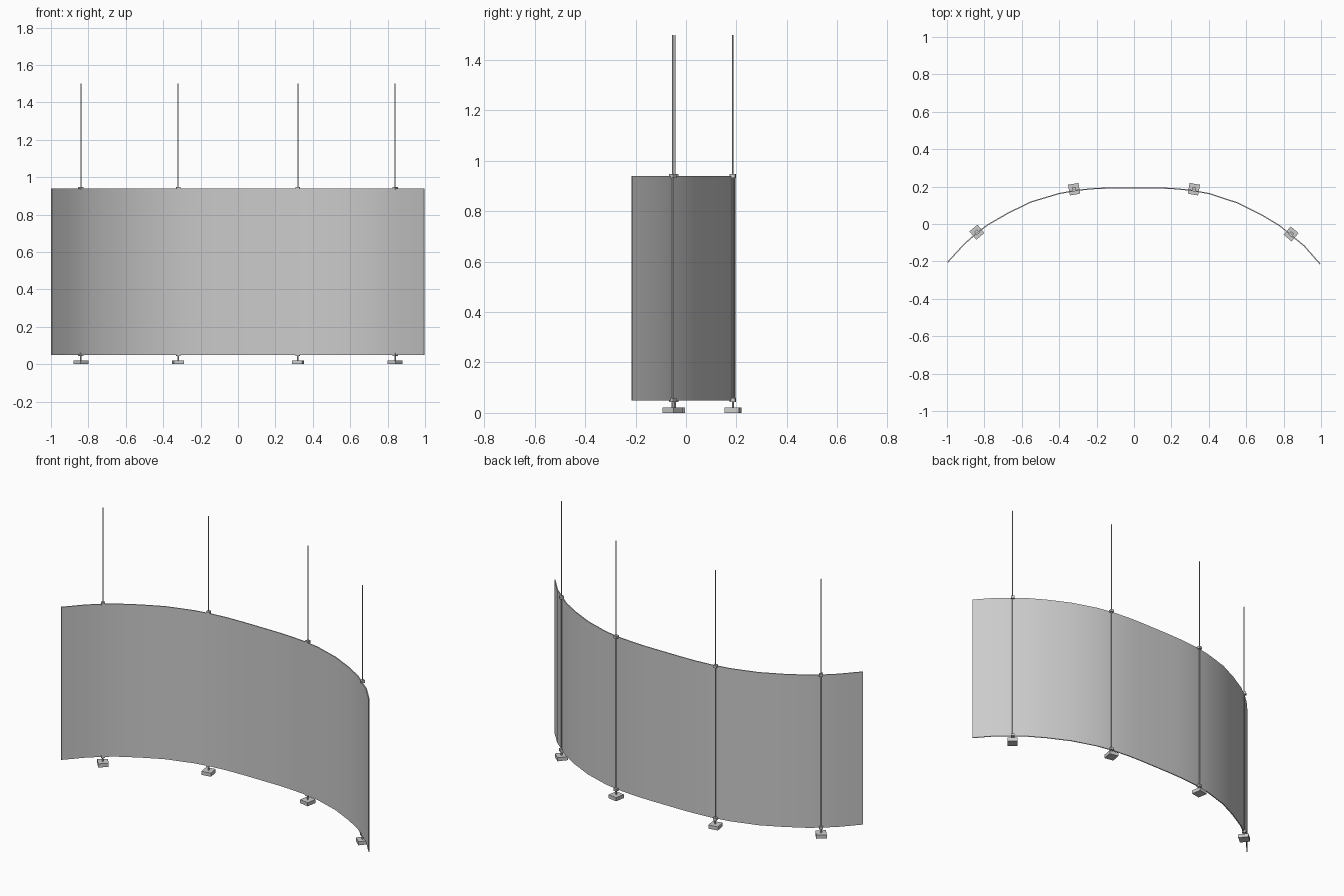
import bpy, bmesh, math
from mathutils import Vector

if "Cube" in bpy.data.objects:
    bpy.data.objects.remove(bpy.data.objects["Cube"])

T = 0.006  # panel thickness
PATH = [(-0.997, -0.205), (-0.91, -0.11), (-0.843, -0.05), (-0.78, -0.003),
        (-0.67, 0.06), (-0.55, 0.118), (-0.4, 0.163), (-0.3, 0.181),
        (-0.2, 0.19), (-0.1, 0.193), (0.12, 0.193), (0.2, 0.19),
        (0.3, 0.181), (0.4, 0.163), (0.55, 0.114), (0.68, 0.05),
        (0.78, -0.01), (0.84, -0.06), (0.91, -0.117), (0.996, -0.215)]
PATH = [Vector(p) for p in PATH]


def finish(name, bm):
    bmesh.ops.recalc_face_normals(bm, faces=bm.faces)
    me = bpy.data.meshes.new(name)
    bm.to_mesh(me)
    bm.free()
    ob = bpy.data.objects.new(name, me)
    bpy.context.collection.objects.link(ob)
    return ob


def smooth(ob):
    bpy.ops.object.select_all(action='DESELECT')
    ob.select_set(True)
    bpy.context.view_layer.objects.active = ob
    bpy.ops.object.shade_smooth_by_angle(angle=math.radians(30))


def block(name, x, y, z0, z1, w, d, ang):
    bm = bmesh.new()
    bmesh.ops.create_cube(bm, size=1)
    ob = finish(name, bm)
    ob.scale = (w, d, z1 - z0)
    ob.location = (x, y, (z0 + z1) / 2)
    ob.rotation_euler.z = ang
    return ob


def rod(name, x, y, z0, z1, r):
    bm = bmesh.new()
    bmesh.ops.create_cone(bm, cap_ends=True, segments=12, radius1=r,
                          radius2=r, depth=z1 - z0)
    ob = finish(name, bm)
    ob.location = (x, y, (z0 + z1) / 2)
    smooth(ob)


# Curved screen panel: thin closed outline extruded upward
front, back = [], []
for i, p in enumerate(PATH):
    t = (PATH[min(i + 1, len(PATH) - 1)] - PATH[max(i - 1, 0)]).normalized()
    n = Vector((-t.y, t.x)) * T / 2
    front.append(p - n)
    back.append(p + n)
bm = bmesh.new()
rings = [[[bm.verts.new((p.x, p.y, z)) for p in side] for side in (front, back)]
         for z in (0.05, 0.94)]
(f0, b0), (f1, b1) = rings
for i in range(len(PATH) - 1):
    for a, b in ((f0, f1), (f1, b1), (b1, b0), (b0, f0)):
        bm.faces.new((a[i], a[i + 1], b[i + 1], b[i]))
for i in (0, -1):
    bm.faces.new((f0[i], f1[i], b1[i], b0[i]))
smooth(finish("curved_panel", bm))

# Four supports: foot, stem, clips and tall thin rod behind the panel
for i, (x, y, deg) in enumerate([(-0.84, -0.044, 40), (-0.32, 0.186, 10),
                                 (0.32, 0.186, -10), (0.84, -0.053, -40)]):
    a = math.radians(deg)
    block(f"foot_{i}", x, y, 0, 0.021, 0.056, 0.058, a)
    rod(f"stem_{i}", x, y, 0.02, 0.05, 0.004)
    rod(f"rod_{i}", x, y, 0.02, 1.5, 0.0025)
    block(f"lower_clip_{i}", x, y, 0.044, 0.059, 0.02, 0.022, a)
    block(f"upper_clip_{i}", x, y, 0.933, 0.948, 0.02, 0.022, a)
